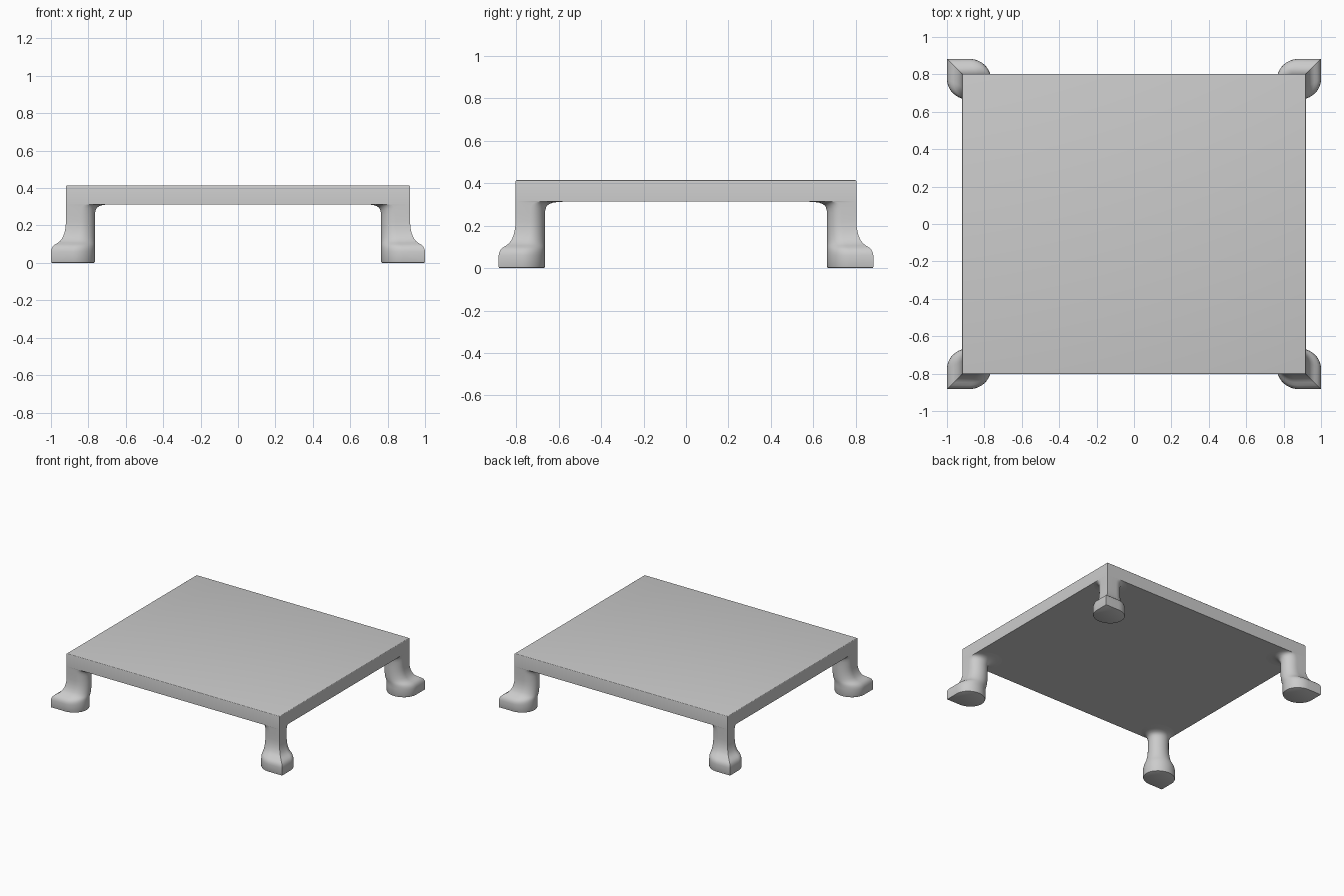
import bpy, bmesh
from math import cos, sin, radians

if "Cube" in bpy.data.objects:
    bpy.data.objects.remove(bpy.data.objects["Cube"])

X, Y = 0.92, 0.803          # half sizes of the top
Z0, Z1 = 0.313, 0.415       # underside and upper face


def make_object(name, bm):
    mesh = bpy.data.meshes.new(name)
    bm.to_mesh(mesh)
    bm.free()
    ob = bpy.data.objects.new(name, mesh)
    bpy.context.collection.objects.link(ob)
    bpy.ops.object.select_all(action='DESELECT')
    ob.select_set(True)
    bpy.context.view_layer.objects.active = ob
    bpy.ops.object.shade_smooth_by_angle(angle=radians(40))
    return ob


# Table top: solid slab with softened upper edges
bm = bmesh.new()
bmesh.ops.create_cube(bm, size=1)
for v in bm.verts:
    v.co = (v.co.x * 2 * X, v.co.y * 2 * Y, Z1 if v.co.z > 0 else Z0)
top_edges = [e for e in bm.edges if all(v.co.z > Z1 - 0.01 for v in e.verts)]
bmesh.ops.bevel(bm, geom=top_edges, offset=0.007, segments=3, profile=0.5, affect='EDGES')
make_object("table_top", bm)


# Leg: loft of rounded sections that keep one sharp outer corner
def section(bm, z, out, inner):
    x0, x1 = 0.765 - inner, X + out
    y0, y1 = 0.665 - inner, Y + out
    cx, cy, rx, ry = (x0 + x1) / 2, (y0 + y1) / 2, (x1 - x0) / 2, (y1 - y0) / 2
    n = 30
    angles = [radians(90 + 270 * i / n) for i in range(n + 1)]
    pts = [(cx + rx * cos(a), cy + ry * sin(a)) for a in angles] + [(x1, y1)]
    return [bm.verts.new((x, y, z)) for x, y in pts]


# height, outward spread, inward spread
profile = [
    (0.0, 0.074, -0.006), (0.002, 0.078, -0.002), (0.007, 0.08, 0),
    (0.06, 0.08, 0), (0.075, 0.077, 0), (0.088, 0.07, 0), (0.098, 0.059, 0),
    (0.107, 0.044, 0), (0.118, 0.03, 0), (0.135, 0.018, 0), (0.16, 0.008, 0),
    (0.19, 0.002, 0), (0.22, 0, 0), (0.26, 0, 0), (0.28, 0, 0.003),
    (0.293, 0, 0.009), (0.302, 0, 0.02), (0.308, 0, 0.036),
    (0.311, 0, 0.055), (Z0, 0, 0.085),
]
bm = bmesh.new()
rings = [section(bm, *p) for p in profile]
bm.faces.new(rings[0][::-1])
for lo, hi in zip(rings, rings[1:]):
    for i in range(len(lo)):
        j = (i + 1) % len(lo)
        bm.faces.new((lo[i], lo[j], hi[j], hi[i]))
legs = make_object("legs", bm)
mirror = legs.modifiers.new("four_corners", 'MIRROR')
mirror.use_axis = (True, True, False)
mirror.use_mirror_merge = False
